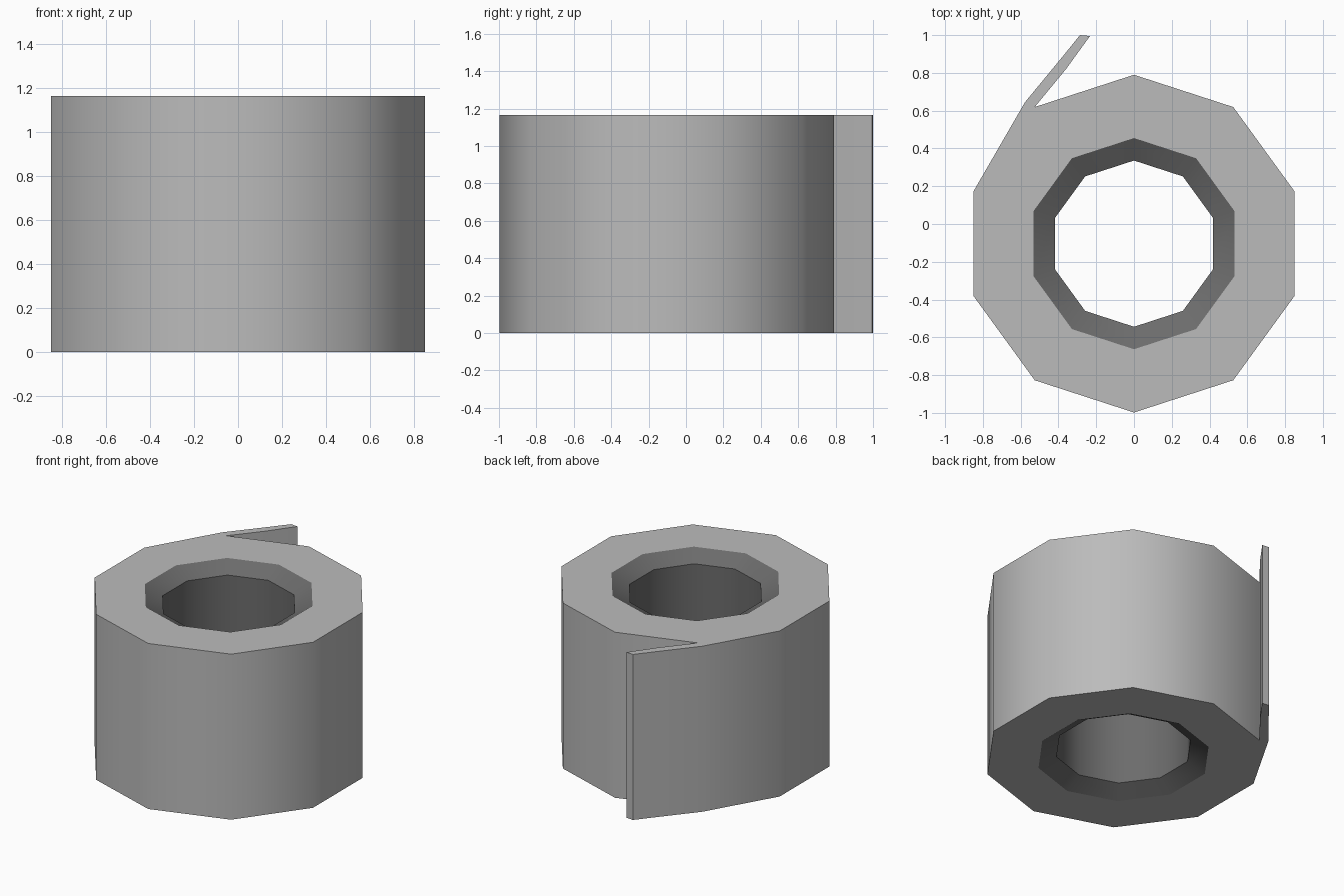
import bpy, bmesh, math

if "Cube" in bpy.data.objects:
    bpy.data.objects.remove(bpy.data.objects["Cube"])

N, CY, H = 10, -0.104, 1.165          # sides, roll centre in y, height
R_OUT, R_RIM, R_CORE, DIP = 0.894, 0.559, 0.44, 0.065


def material(name, v):
    m = bpy.data.materials.new(name)
    m.diffuse_color = (v, v, v, 1)
    m.use_nodes = True
    m.node_tree.nodes["Principled BSDF"].inputs["Base Color"].default_value = m.diffuse_color
    return m


def ring(bm, r, z):
    pts = []
    for i in range(N):
        a = math.pi / 2 + i * math.tau / N
        pts.append(bm.verts.new((r * math.cos(a), CY + r * math.sin(a), z)))
    return pts


def bridge(bm, a, b):
    for i in range(N):
        j = (i + 1) % N
        bm.faces.new((a[i], a[j], b[j], b[i]))


def finish(bm, name, mat):
    mesh = bpy.data.meshes.new(name)
    bm.to_mesh(mesh)
    bm.free()
    ob = bpy.data.objects.new(name, mesh)
    bpy.context.collection.objects.link(ob)
    mesh.materials.append(mat)
    bpy.ops.object.select_all(action='DESELECT')
    ob.select_set(True)
    bpy.context.view_layer.objects.active = ob
    bpy.ops.object.shade_smooth_by_angle(angle=math.radians(40))


# paper roll with its loose end: flat outline extruded upwards
bm = bmesh.new()
outer, rim = ring(bm, R_OUT, 0), ring(bm, R_RIM, 0)
bridge(bm, outer, rim)
p1, p2, p3, q3, q2 = [bm.verts.new((x, y, 0)) for x, y in (
    (-0.577, 0.645), (-0.375, 0.89), (-0.286, 1.0), (-0.233, 0.995), (-0.36, 0.82))]
left, corner = outer[2], outer[1]
bm.faces.new((left, p1, corner))
bm.faces.new((p1, p2, q2, corner))
bm.faces.new((p2, p3, q3, q2))
top = bmesh.ops.extrude_face_region(bm, geom=bm.faces[:], use_keep_orig=True)
bmesh.ops.translate(bm, vec=(0, 0, H),
                    verts=[g for g in top['geom'] if isinstance(g, bmesh.types.BMVert)])
bmesh.ops.recalc_face_normals(bm, faces=bm.faces[:])
finish(bm, "paper_roll", material("light grey paper", 0.5))

# cardboard core: bevelled mouth at both ends, straight bore between, closed outside
bm = bmesh.new()
loops = [ring(bm, r, z) for r, z in (
    (R_RIM, 0), (R_CORE, DIP), (R_CORE, H - DIP), (R_RIM, H))]
for a, b in zip(loops, loops[1:] + loops[:1]):
    bridge(bm, a, b)
bmesh.ops.recalc_face_normals(bm, faces=bm.faces[:])
finish(bm, "core_tube", material("dark grey card", 0.15))
